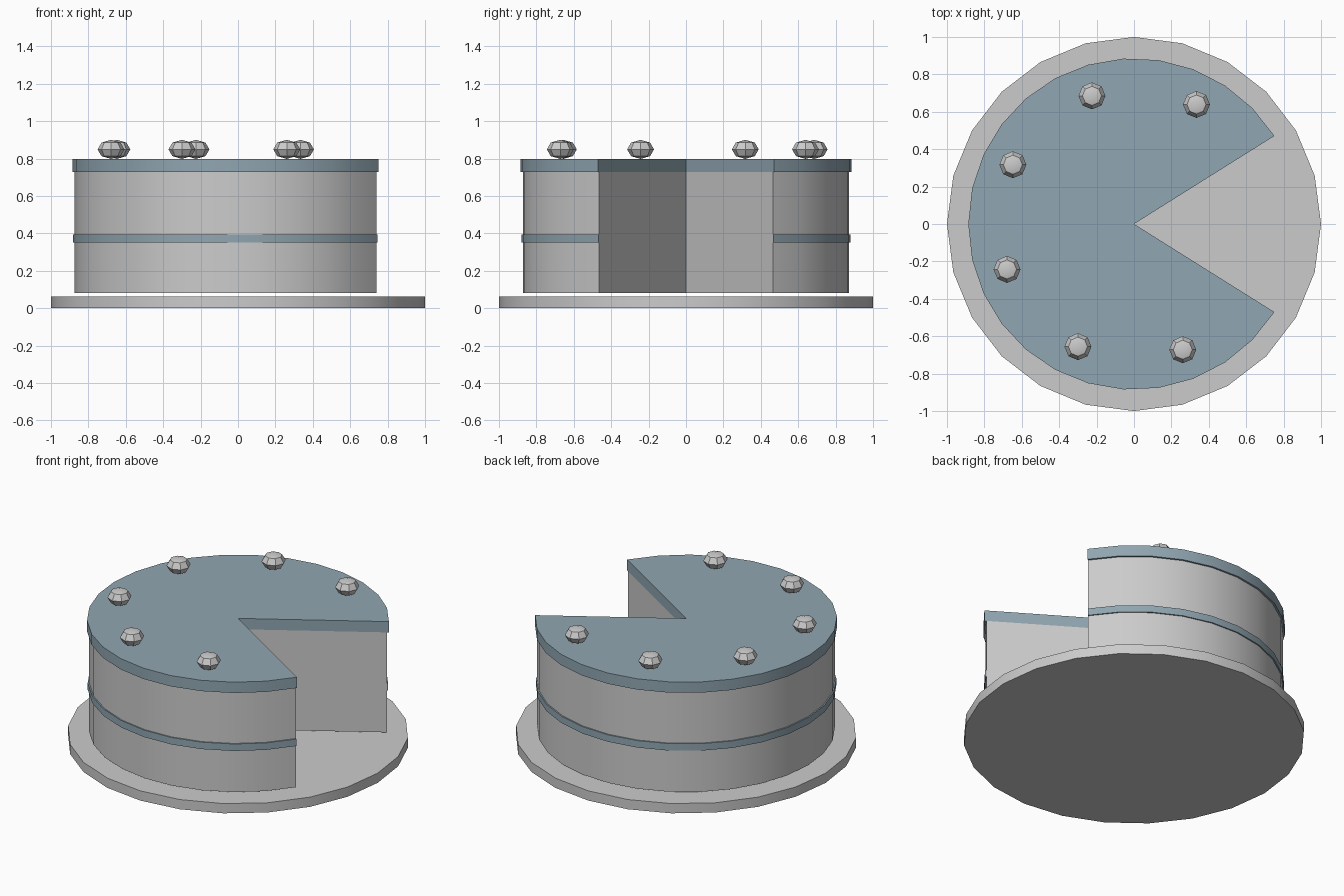
import bpy, bmesh
from math import radians, sin, cos, pi

if "Cube" in bpy.data.objects:
    bpy.data.objects.remove(bpy.data.objects["Cube"])

CUT = radians(32.1)      # half angle of the missing slice

icing_mat = bpy.data.materials.new("icing_blue_grey")
icing_mat.diffuse_color = (0.28, 0.38, 0.44, 1)
icing_mat.use_nodes = True
icing_mat.node_tree.nodes["Principled BSDF"].inputs["Base Color"].default_value = icing_mat.diffuse_color


def finish(obj, angle=30):
    bpy.ops.object.select_all(action='DESELECT')
    obj.select_set(True)
    bpy.context.view_layer.objects.active = obj
    bpy.ops.object.shade_smooth_by_angle(angle=radians(angle))


def extrude_outline(name, pts, z0, z1, mat=None):
    """Solid prism from a 2D outline."""
    bm = bmesh.new()
    face = bm.faces.new([bm.verts.new((x, y, z0)) for x, y in pts])
    out = bmesh.ops.extrude_face_region(bm, geom=[face], use_keep_orig=True)
    for v in out["geom"]:
        if isinstance(v, bmesh.types.BMVert):
            v.co.z = z1
    bmesh.ops.recalc_face_normals(bm, faces=bm.faces)
    me = bpy.data.meshes.new(name)
    bm.to_mesh(me)
    bm.free()
    obj = bpy.data.objects.new(name, me)
    bpy.context.collection.objects.link(obj)
    if mat:
        me.materials.append(mat)
    finish(obj)
    return obj


def cut_round(r, n=24):
    """Disc outline with a slice missing towards +x."""
    step = (2 * pi - 2 * CUT) / n
    return [(0, 0)] + [(r * cos(CUT + i * step), r * sin(CUT + i * step))
                       for i in range(n + 1)]


# Plate
circle = [(cos(i * pi / 12), sin(i * pi / 12)) for i in range(24)]
extrude_outline("plate", circle, 0, 0.063)

# Cake body, filling band and top icing
extrude_outline("cake_body", cut_round(0.874), 0.08, 0.727)
extrude_outline("filling_band", cut_round(0.882), 0.35, 0.395, icing_mat)
extrude_outline("top_icing", cut_round(0.886), 0.727, 0.797, icing_mat)

# Low-poly cherries around the rim
for i in range(6):
    a = radians(62.4 + 45.76 * i)
    bpy.ops.mesh.primitive_uv_sphere_add(
        segments=8, ring_count=4, radius=1,
        location=(0.721 * cos(a), 0.721 * sin(a), 0.849))
    cherry = bpy.context.object
    cherry.name = f"cherry_{i + 1}"
    cherry.scale = (0.072, 0.072, 0.051)
    finish(cherry)
